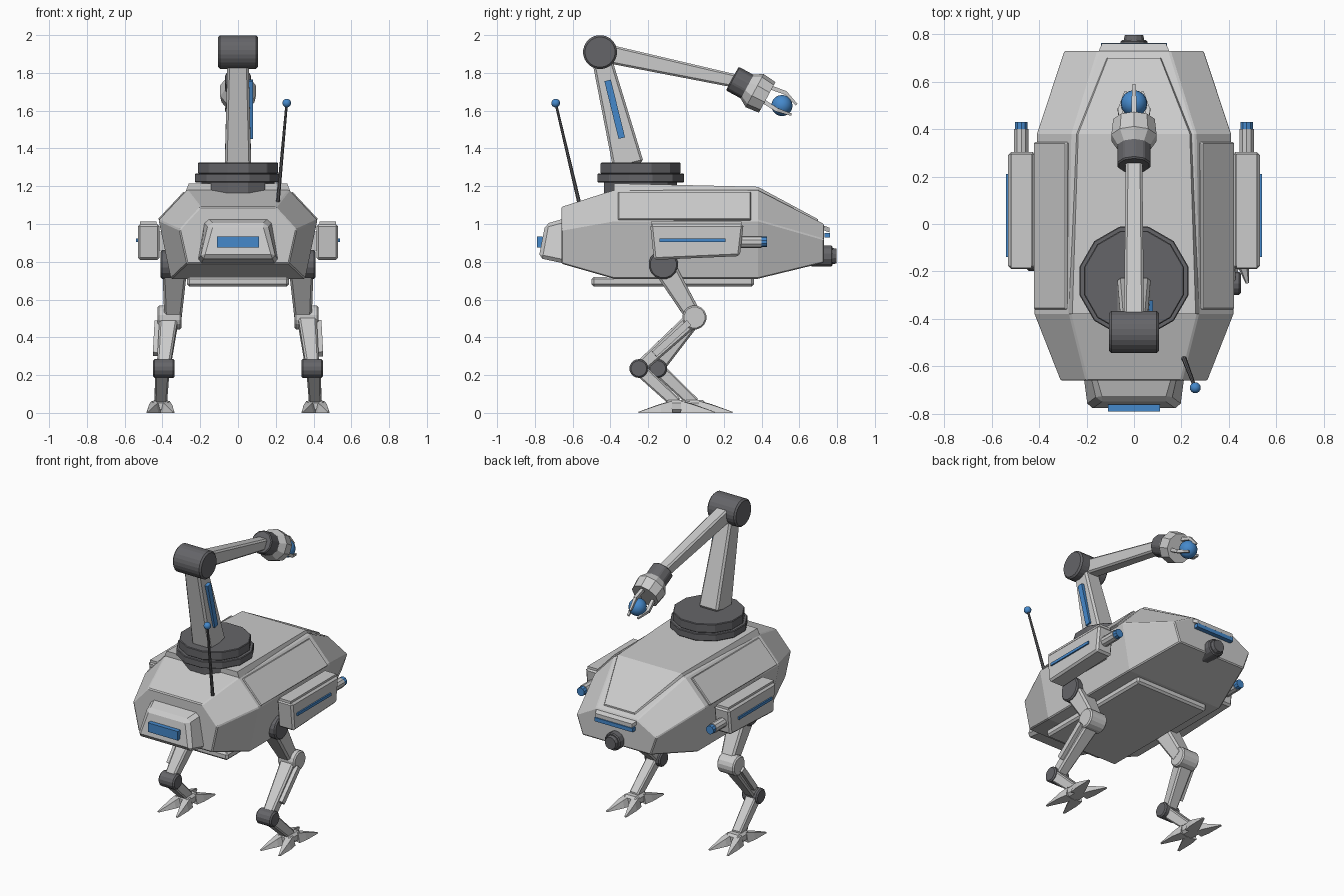
import bpy, bmesh
from math import pi, cos, sin
from mathutils import Vector as V

if "Cube" in bpy.data.objects:
    bpy.data.objects.remove(bpy.data.objects["Cube"])


def material(name, rgb):
    m = bpy.data.materials.new(name)
    m.diffuse_color = (*rgb, 1)
    m.use_nodes = True
    m.node_tree.nodes["Principled BSDF"].inputs["Base Color"].default_value = m.diffuse_color
    return m


BLUE = material("blue", (0.06, 0.25, 0.6))
DARK = material("dark_grey", (0.13, 0.13, 0.14))


def loft(name, rings, mat=None, bevel=0):
    """Skin a list of equal-length rings and cap both ends."""
    bm = bmesh.new()
    vs = [[bm.verts.new(p) for p in r] for r in rings]
    n = len(vs[0])
    for a, b in zip(vs, vs[1:]):
        for i in range(n):
            j = (i + 1) % n
            bm.faces.new((a[i], a[j], b[j], b[i]))
    bm.faces.new(vs[0][::-1])
    bm.faces.new(vs[-1])
    bmesh.ops.recalc_face_normals(bm, faces=bm.faces)
    me = bpy.data.meshes.new(name)
    bm.to_mesh(me)
    bm.free()
    ob = bpy.data.objects.new(name, me)
    bpy.context.collection.objects.link(ob)
    if mat:
        me.materials.append(mat)
    if bevel:
        b = ob.modifiers.new("bevel", 'BEVEL')
        b.width, b.segments = bevel, 1
    return ob


def frame(p, q):
    d = (V(q) - V(p)).normalized()
    ref = V((1, 0, 0)) if abs(d.x) < 0.9 else V((0, 1, 0))
    s = (ref - d * ref.dot(d)).normalized()
    return s, d.cross(s)


def beam(name, p, q, a, b=None, mat=None, bevel=0):
    """Tapered box from p to q; a and b are (width, height) at the ends."""
    s, t = frame(p, q)
    rings = [[V(c) + s * w / 2 * i + t * h / 2 * j
              for i, j in ((-1, -1), (1, -1), (1, 1), (-1, 1))]
             for c, (w, h) in ((p, a), (q, b or a))]
    return loft(name, rings, mat, bevel)


def rod(name, p, q, r, r2=None, n=12, mat=None, bevel=0):
    s, t = frame(p, q)
    rings = [[V(c) + (s * cos(2 * pi * (i + .5) / n) + t * sin(2 * pi * (i + .5) / n)) * k
              for i in range(n)] for c, k in ((p, r), (q, r if r2 is None else r2))]
    return loft(name, rings, mat, bevel)


def ball(name, c, r):
    bpy.ops.mesh.primitive_uv_sphere_add(segments=16, ring_count=10, radius=r, location=c)
    ob = bpy.context.object
    ob.name = name
    ob.data.materials.append(BLUE)
    bpy.ops.object.shade_smooth_by_angle()


# Body: six-sided sections along y
def section(y, bot, mid, top):
    half = [bot, mid, top]
    return [(x, y, z) for x, z in half] + [(-x, y, z) for x, z in half[::-1]]


loft("body", [
    section(-0.66, (0.27, 0.79), (0.31, 0.97), (0.20, 1.09)),
    section(-0.38, (0.355, 0.71), (0.42, 1.02), (0.27, 1.18)),
    section(0.38, (0.355, 0.71), (0.41, 1.02), (0.26, 1.18)),
    section(0.73, (0.25, 0.795), (0.295, 0.92), (0.15, 1.0))], bevel=0.006)

# Raised top panel running down the nose
loft("top_panel", [[(-w, y, z - .05), (w, y, z - .05), (w - .02, y, z), (-w + .02, y, z)]
                   for y, w, z in ((-0.38, .28, 1.215), (0.38, .255, 1.197), (0.70, .13, 1.025))])
loft("belly_plate", [[(-w, y, z) for w, y in ((.27, -.5), (-.27, -.5), (-.27, .36), (.27, .36))]
                     for z in (0.67, 0.72)], bevel=0.012)

# Box on the front face with light strip
loft("front_box", [[(-a, y0, z0), (a, y0, z0), (b, y1, z1), (-b, y1, z1)]
                   for a, b, y0, z0, y1, z1 in
                   ((.215, .18, -.64, .79, -.64, 1.03), (.20, .15, -.78, .82, -.745, 1.0))],
     bevel=0.02)
beam("front_light", (-.11, -.775, .905), (.11, -.775, .905), (.03, .06), mat=BLUE)

# Visor and camera at the other end
loft("visor_brow", [[(-w, y, z), (w, y, z), (w, y, z + .025), (-w, y, z + .025)]
                    for w, y, z in ((.17, .68, 0.985), (.135, .76, 0.955))])
beam("visor_light", (-.14, .748, .94), (.14, .748, .94), (.03, .025), mat=BLUE)
rod("camera", (0, .66, .83), (0, .775, .83), .058, mat=DARK, bevel=.006)
rod("camera_lens", (0, .77, .83), (0, .797, .83), .046, .04, mat=DARK)

# Per-side parts: panel, pod, leg
for side, s, shift in (("right", 1, 0), ("left", -1, 0.1)):
    def P(x, y, z):
        return (s * x, y, z)

    loft(side + "_side_panel", [[P(.425, y, 1.025), P(.287, y, 1.172), P(.26, y, 1.15), P(.39, y, 1.01)]
                                for y in (-.36, .345)], bevel=.005)

    # Side pod with light strip, lid and barrel
    loft(side + "_pod", [[P(x, -.17, .81), P(x, .285, .83), P(x, .305, 1.0), P(x, -.19, 1.0)]
                         for x in (.415, .53)], bevel=.012)
    beam(side + "_pod_lid", P(.475, -.185, 1.005), P(.475, .295, 1.005), (.085, .016))
    beam(side + "_pod_mount", P(.35, .05, .91), P(.43, .05, .91), (.3, .1))
    beam(side + "_pod_light", P(.53, -.14, .915), P(.53, .21, .915), (.018, .018), mat=BLUE)
    rod(side + "_barrel", P(.475, .27, .905), P(.475, .4, .905), .032, n=10)
    rod(side + "_barrel_tip", P(.475, .395, .905), P(.475, .43, .905), .028, n=10, mat=BLUE)

    # Leg joints
    knee = (0.045, 0.505)
    ay, az = -0.25 + shift, 0.235
    fy = -0.05 + shift * .95
    rod(side + "_hip", P(.28, -.12, .785), P(.41, -.12, .785), .078, n=16, mat=DARK, bevel=.008)
    rod(side + "_knee", P(.30, *knee), P(.425, *knee), .064, n=16, bevel=.008)
    rod(side + "_ankle", P(.335, ay, az), P(.45, ay, az), .05, n=14, mat=DARK, bevel=.008)
    # Leg segments
    beam(side + "_thigh", P(.335, -.12, .78), P(.345, *knee), (.13, .12), (.09, .085), bevel=.012)
    beam(side + "_shin", P(.365, *knee), P(.395, ay, az), (.10, .085), (.07, .065), bevel=.01)
    a, b = V(P(.425, *knee)), V(P(.44, ay, az))
    beam(side + "_shin_piston", a.lerp(b, .1), a.lerp(b, .72), (.03, .035))
    beam(side + "_shin_guard", a.lerp(b, .25) + V((-.06 * s, .02, .035)),
         a.lerp(b, .6) + V((-.06 * s, .02, .035)), (.05, .03))
    beam(side + "_lower_leg", P(.40, ay, az), P(.41, fy, .05), (.075, .07), (.065, .06), bevel=.008)
    # Foot: hub and four splayed wedge toes
    beam(side + "_foot_hub", P(.41, fy - .06, .035), P(.41, fy + .06, .035), (.1, .065), bevel=.015)
    for k, (dx, dy) in enumerate(((-.062, .2), (.062, .2), (-.062, -.2), (.062, -.2))):
        root, tip = V((s * .41 + dx * .45, fy + dy * .15, 0)), V((s * .41 + dx * 1.1, fy + dy, 0))
        w = (tip - root).cross(V((0, 0, 1))).normalized()
        mid = root.lerp(tip, .35)
        loft(f"{side}_toe_{k}", [[c - w * r, c + w * r, c + w * r * .6 + V((0, 0, h)),
                                  c - w * r * .6 + V((0, 0, h))]
                                 for c, r, h in ((root, .036, .062), (mid, .032, .045), (tip, .007, .006))])

# Turret: skirt, wide ring, top disc
for name, r, z0, z1 in (("turret_skirt", .2, 1.16, 1.23), ("turret_ring", .237, 1.22, 1.267),
                        ("turret_disc", .219, 1.267, 1.325)):
    rod(name, (0, -.24, z0), (0, -.24, z1), r, n=12, mat=DARK, bevel=.004)

# Arm
elbow = (-.455, 1.91)
beam("upper_arm", (0, -.305, 1.31), (0, *elbow), (.14, .165), (.11, .10), bevel=.012)
beam("arm_light", (.066, -.34, 1.455), (.066, -.415, 1.76), (.028, .035), mat=BLUE)
rod("elbow", (-.105, *elbow), (.105, *elbow), .09, n=24, mat=DARK, bevel=.01)
beam("forearm", (0, *elbow), (0, .27, 1.755), (.085, .10), (.07, .07), bevel=.01)

# Gripper along a tilted axis
d, u = V((0, .88, -.475)), V((0, .475, .88))
h = V((0, .245, 1.77))
X = V((1, 0, 0))
rod("wrist", h, h + d * .10, .073, n=10, mat=DARK, bevel=.006)
rod("hand", h + d * .09, h + d * .135, .073, .1, n=10)
rod("hand_ring", h + d * .135, h + d * .21, .1, .092, n=10)
for k in range(3):
    t = pi / 2 + k * 2 * pi / 3
    r = X * cos(t) + u * sin(t)
    p, q, e = h + d * .2 + r * .055, h + d * .29 + r * .068, h + d * .365 + r * .04
    beam(f"finger_{k}_base", p, q, (.022, .022), (.02, .02))
    beam(f"finger_{k}_tip", q - d * .008, e, (.02, .02), (.012, .012))
ball("held_orb", (0, .508, 1.627), .056)

# Antenna
rod("antenna", (.21, -.565, 1.11), (.258, -.69, 1.64), .011, .007, n=8, mat=DARK)
ball("antenna_ball", (.258, -.69, 1.64), .023)
